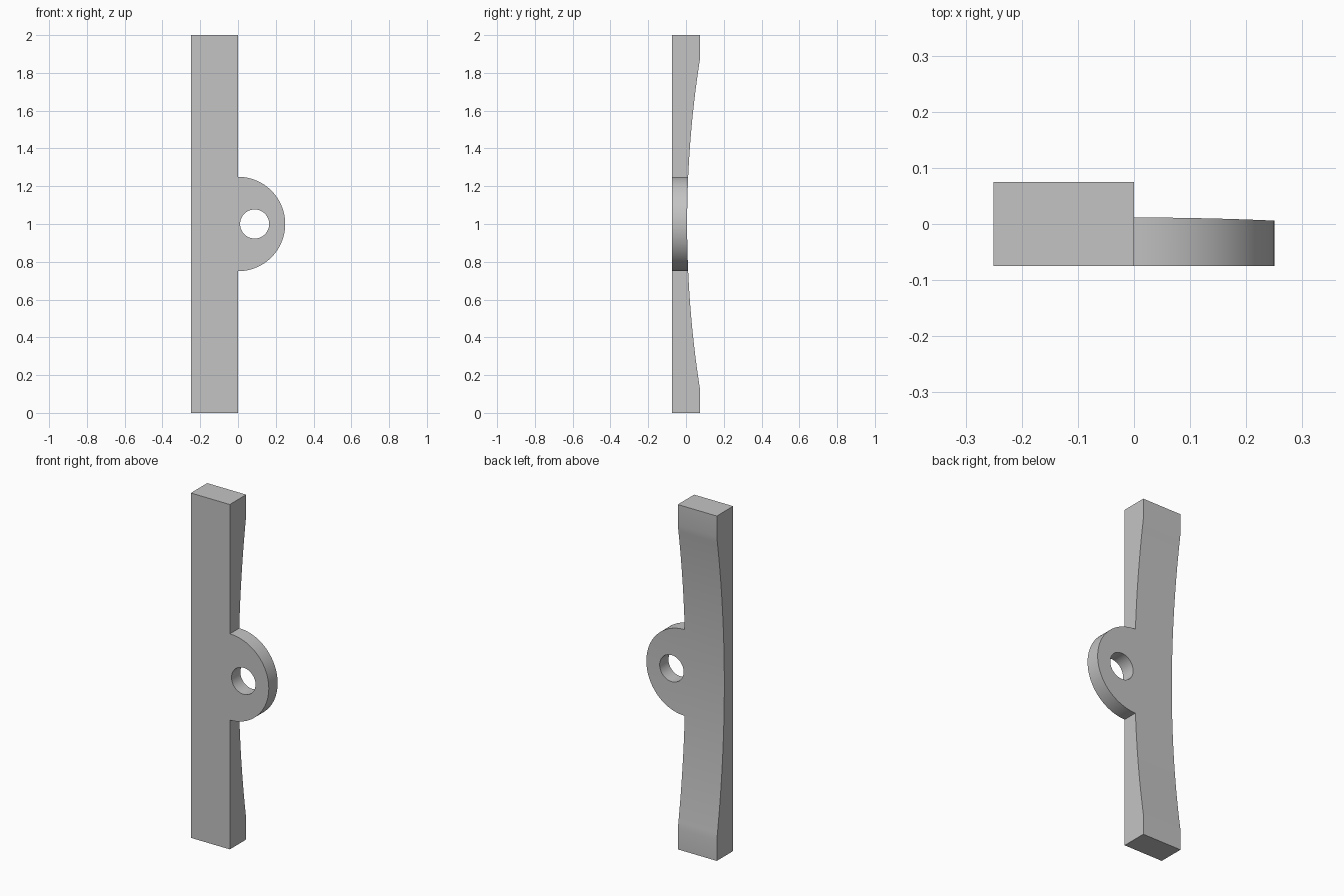
import bpy
import bmesh
import math

cube = bpy.data.objects.get("Cube")
if cube:
    bpy.data.objects.remove(cube, do_unlink=True)

FRONT, BACK, WAIST = -0.075, 0.075, 0.006   # depths along y
CURVE_HALF = 0.88                           # half height of the hollowed back
LOBE_R, HOLE_R, HOLE_X = 0.25, 0.077, 0.088

grey = bpy.data.materials.new("plain_grey")
grey.diffuse_color = (0.55, 0.55, 0.55, 1)
grey.use_nodes = True
grey.node_tree.nodes["Principled BSDF"].inputs["Base Color"].default_value = (0.55, 0.55, 0.55, 1)


def prism(name, outline, offset):
    """Extrude a closed outline of 3D points by an offset vector."""
    bm = bmesh.new()
    face = bm.faces.new([bm.verts.new(p) for p in outline])
    new = bmesh.ops.extrude_face_region(bm, geom=[face])["geom"]
    bmesh.ops.translate(bm, vec=offset,
                        verts=[v for v in new if isinstance(v, bmesh.types.BMVert)])
    bmesh.ops.recalc_face_normals(bm, faces=bm.faces)
    mesh = bpy.data.meshes.new(name)
    bm.to_mesh(mesh)
    bm.free()
    mesh.materials.append(grey)
    obj = bpy.data.objects.new(name, mesh)
    bpy.context.collection.objects.link(obj)
    return obj


def arc(cx, radius, start, end, steps):
    """Points of an arc in the front plane, centred at mid height."""
    angles = [start + (end - start) * i / steps for i in range(steps + 1)]
    return [(cx + radius * math.cos(a), -0.2, 1 + radius * math.sin(a)) for a in angles]


# side profile: flat front, shallow circular hollow in the back
rise = BACK - WAIST
big_r = (CURVE_HALF ** 2 + rise ** 2) / (2 * rise)
profile = [(-0.25, FRONT, 0), (-0.25, BACK, 0)]
for i in range(49):
    d = CURVE_HALF * (i / 24 - 1)
    profile.append((-0.25, WAIST + big_r - math.sqrt(big_r ** 2 - d ** 2), 1 + d))
profile += [(-0.25, BACK, 2), (-0.25, FRONT, 2)]
handle = prism("bar_with_lobe", profile, (0.52, 0, 0))

# front outline: straight bar with a half-round lobe
outline = [(-0.3, -0.2, -0.1), (0, -0.2, -0.1)]
outline += arc(0, LOBE_R, -math.pi / 2, math.pi / 2, 48)
outline += [(0, -0.2, 2.1), (-0.3, -0.2, 2.1)]
front_cutter = prism("front_outline_cutter", outline, (0, 0.4, 0))

# round hole through the lobe
hole_cutter = prism("hole_cutter", arc(HOLE_X, HOLE_R, 0, math.tau, 48)[:-1], (0, 0.4, 0))

for cutter, operation in ((front_cutter, "INTERSECT"), (hole_cutter, "DIFFERENCE")):
    cutter.hide_render = True
    mod = handle.modifiers.new(cutter.name, "BOOLEAN")
    mod.object = cutter
    mod.operation = operation
    mod.solver = "EXACT"

# bake the cuts and drop the cutters
bpy.context.view_layer.update()
graph = bpy.context.evaluated_depsgraph_get()
baked = bpy.data.meshes.new_from_object(handle.evaluated_get(graph))
handle.modifiers.clear()
handle.data = baked
for cutter in (front_cutter, hole_cutter):
    bpy.data.objects.remove(cutter, do_unlink=True)

bpy.ops.object.select_all(action="DESELECT")
handle.select_set(True)
bpy.context.view_layer.objects.active = handle
bpy.ops.object.shade_smooth_by_angle(angle=math.radians(30))
